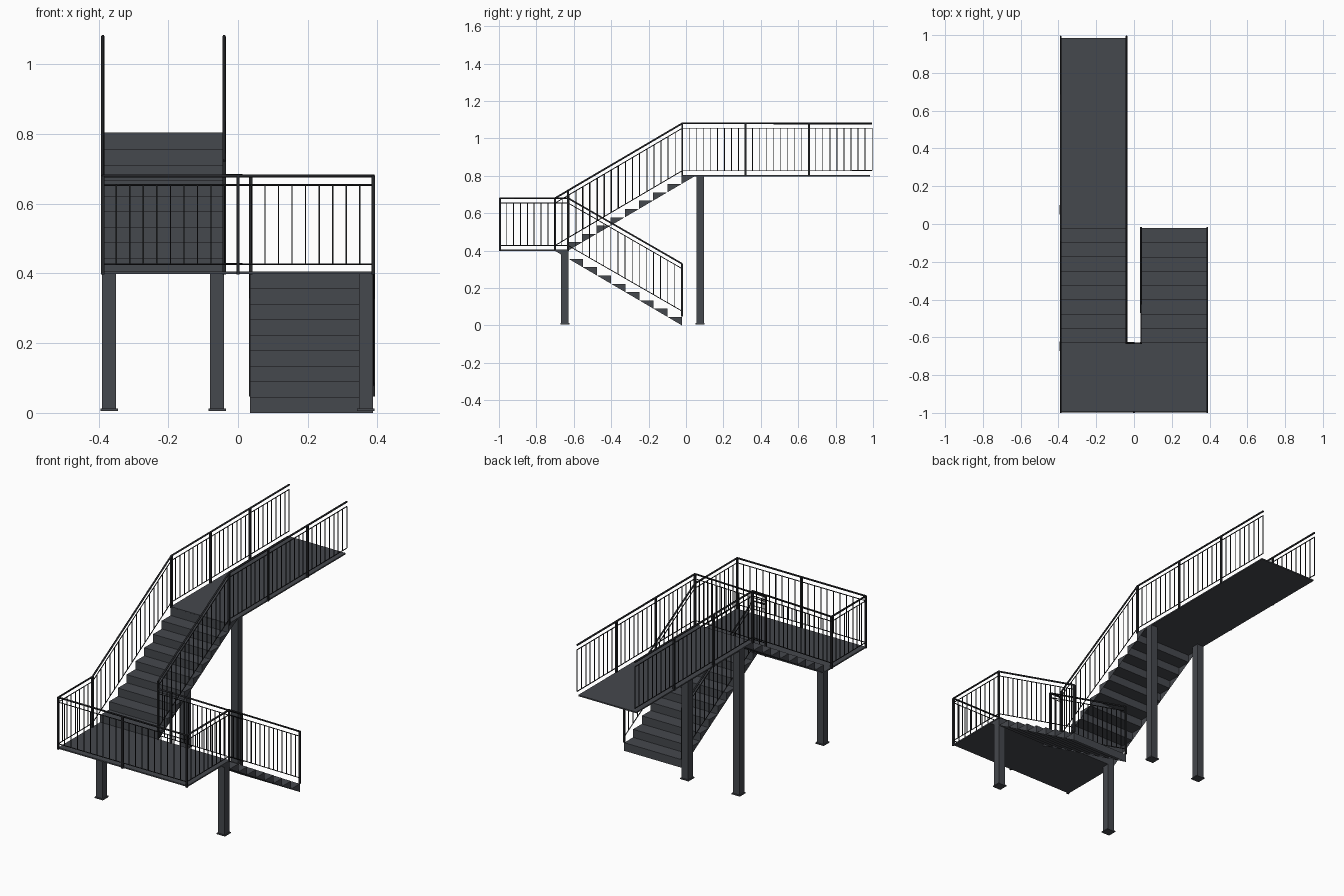
import bpy, bmesh
from mathutils import Vector, Matrix

if "Cube" in bpy.data.objects:
    bpy.data.objects.remove(bpy.data.objects["Cube"])


def material(name, c):
    m = bpy.data.materials.new(name)
    m.diffuse_color = (*c, 1)
    m.use_nodes = True
    m.node_tree.nodes["Principled BSDF"].inputs["Base Color"].default_value = m.diffuse_color
    return m


STEEL = material("dark_grey", (0.06, 0.065, 0.075))
RAIL = material("rail_black", (0.018, 0.019, 0.022))


def finish(name, bm, mat):
    me = bpy.data.meshes.new(name)
    bm.to_mesh(me)
    bm.free()
    me.materials.append(mat)
    bpy.context.collection.objects.link(bpy.data.objects.new(name, me))


def box(bm, lo, hi):
    lo, hi = Vector(lo), Vector(hi)
    d = hi - lo
    bmesh.ops.create_cube(bm, size=1, matrix=Matrix.Translation((lo + hi) / 2)
                          @ Matrix.Diagonal((d.x, d.y, d.z, 1)))


def tube(name, pts, r):
    cu = bpy.data.curves.new(name, 'CURVE')
    cu.dimensions = '3D'
    cu.bevel_depth = r
    cu.bevel_resolution = 1
    cu.use_fill_caps = True
    sp = cu.splines.new('POLY')
    sp.points.add(len(pts) - 1)
    for p, q in zip(sp.points, pts):
        p.co = (*q, 1)
    cu.materials.append(RAIL)
    bpy.context.collection.objects.link(bpy.data.objects.new(name, cu))


# landing and upper walkway decks
for name, lo, hi in (("landing_deck", (-0.39, -0.992, 0.398), (0.39, -0.628, 0.405)),
                     ("walkway_deck", (-0.39, -0.024, 0.797), (-0.04, 0.985, 0.804))):
    bm = bmesh.new()
    box(bm, lo, hi)
    finish(name, bm, STEEL)

# support columns with base plates
for i, (x, y, top) in enumerate(((-0.37, -0.647, 0.4), (0.367, -0.647, 0.4),
                                 (-0.37, 0.075, 0.8), (-0.06, 0.075, 0.8))):
    bm = bmesh.new()
    box(bm, (x - 0.02, y - 0.02, 0.008), (x + 0.02, y + 0.02, top))
    box(bm, (x - 0.025, y - 0.025, 0.006), (x + 0.025, y + 0.025, 0.012))
    finish(f"column_{i + 1}", bm, STEEL)

# stair flights: folded treads and risers, open below, triangular side plates
RUN, RISE = 0.0757, 0.4 / 9


def flight(name, x0, x1, y0, z0, sign):
    bm = bmesh.new()
    for k in range(9):
        y, z = y0 + sign * RUN * k, z0 + RISE * k
        prof = ((y, z), (y, z + RISE), (y + sign * RUN, z + RISE))
        a, b = [[bm.verts.new((x, *p)) for p in prof] for x in (x0, x1)]
        bm.faces.new((a[0], b[0], b[1], a[1]))
        bm.faces.new((a[1], b[1], b[2], a[2]))
        bm.faces.new(a)
        bm.faces.new(b[::-1])
    bmesh.ops.recalc_face_normals(bm, faces=bm.faces)
    finish(name, bm, STEEL)


flight("lower_flight", 0.035, 0.388, -0.022, 0, -1)
flight("upper_flight", -0.39, -0.04, -0.63, 0.4, 1)


# railings: handrail, two thin rails, balusters and posts at panel ends
def railing(name, pts, panels):
    pts = [Vector(p) for p in pts]
    tube(name + "_handrail", pts, 0.005)
    for part, drop in (("_upper_rail", 0.026), ("_bottom_rail", 0.253)):
        tube(name + part, [p - Vector((0, 0, drop)) for p in pts], 0.0025)
    bal, posts = bmesh.new(), bmesh.new()
    for (p, q), n in zip(zip(pts, pts[1:]), panels):
        count = n * max(1, round((q - p).xy.length / n / 0.037))
        for i in range(count + 1):
            c = p.lerp(q, i / count)
            post = i % (count // n) == 0 and c.y < 0.95
            w, lo, hi = (0.005, 0.283, 0) if post else (0.0018, 0.253, 0.026)
            box(posts if post else bal, (c.x - w, c.y - w, c.z - lo),
                (c.x + w, c.y + w, c.z - hi))
    finish(name + "_balusters", bal, RAIL)
    finish(name + "_posts", posts, RAIL)


X, H, T = 0.388, 0.68, 1.08
railing("outer_railing",
        [(X, -0.022, 0.33), (X, -0.63, H), (X, -0.995, H), (-X, -0.995, H),
         (-X, -0.70, H), (-X, -0.02, T), (-X, 0.995, T)], (1, 1, 2, 1, 1, 3))
railing("lower_inner_railing",
        [(0.037, -0.022, 0.33), (0.037, -0.63, H), (-0.04, -0.63, H)], (1, 1))
railing("upper_inner_railing",
        [(-0.04, -0.63, 0.722), (-0.04, -0.02, T), (-0.04, 0.995, T)], (1, 3))
